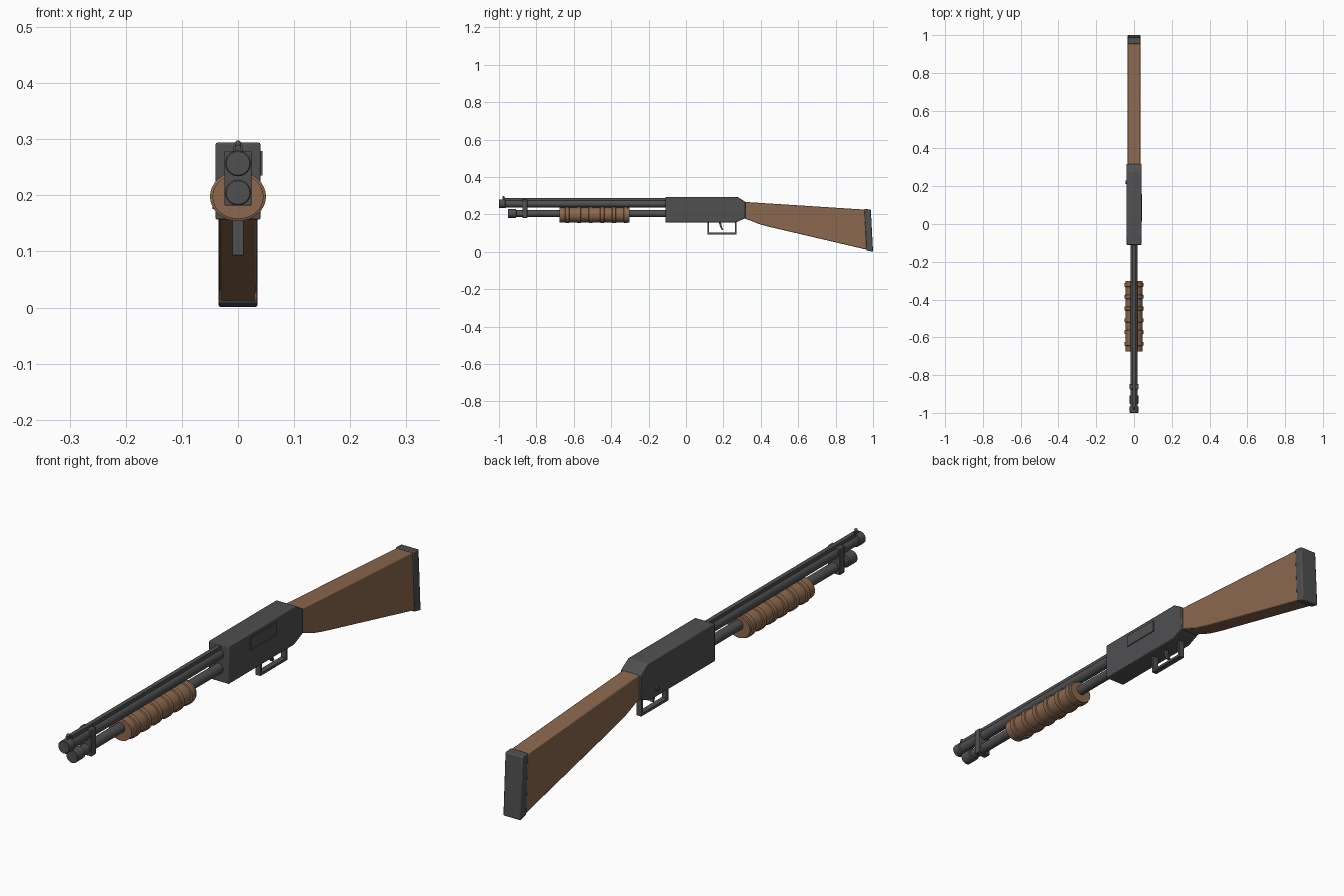
import bpy, bmesh, math
from mathutils import Matrix, Vector

cube = bpy.data.objects.get("Cube")
if cube:
    bpy.data.objects.remove(cube, do_unlink=True)


def material(name, color):
    m = bpy.data.materials.new(name)
    m.use_nodes = True
    m.diffuse_color = color
    m.node_tree.nodes["Principled BSDF"].inputs["Base Color"].default_value = color
    return m


metal = material("gunmetal grey", (0.08, 0.08, 0.083, 1))
wood = material("walnut brown", (0.26, 0.14, 0.077, 1))


def finish(bm, name, mat, bevel=0.0):
    """Turn a bmesh into a shaded object with an optional edge bevel."""
    bmesh.ops.recalc_face_normals(bm, faces=bm.faces)
    mesh = bpy.data.meshes.new(name)
    bm.to_mesh(mesh)
    bm.free()
    obj = bpy.data.objects.new(name, mesh)
    bpy.context.collection.objects.link(obj)
    mesh.materials.append(mat)
    if bevel:
        mod = obj.modifiers.new("soft edges", "BEVEL")
        mod.width = bevel
        mod.segments = 2
        mod.limit_method = "ANGLE"
    bpy.ops.object.select_all(action="DESELECT")
    obj.select_set(True)
    bpy.context.view_layer.objects.active = obj
    bpy.ops.object.shade_smooth_by_angle(angle=math.radians(35))
    return obj


def side_profile(name, points, half_width, mat, bevel=0.0):
    """Extrude a (y, z) outline across x."""
    bm = bmesh.new()
    face = bm.faces.new([bm.verts.new((-half_width, y, z)) for y, z in points])
    ext = bmesh.ops.extrude_face_region(bm, geom=[face])["geom"]
    verts = [v for v in ext if isinstance(v, bmesh.types.BMVert)]
    bmesh.ops.translate(bm, verts=verts, vec=(2 * half_width, 0, 0))
    return finish(bm, name, mat, bevel)


def box(name, x, y, z, mat, bevel=0.0):
    """Box from (min, max) ranges."""
    bm = bmesh.new()
    bmesh.ops.create_cube(bm, size=1)
    for v in bm.verts:
        v.co = Vector([(a + b) / 2 + c * (b - a) for c, (a, b) in zip(v.co, (x, y, z))])
    return finish(bm, name, mat, bevel)


def turned(name, profile, z, mat, squash=1.0, sides=32):
    """Turn a (y, radius) profile around an axis along y at height z."""
    bm = bmesh.new()
    rings = []
    for y, r in profile:
        angles = [2 * math.pi * i / sides for i in range(sides)]
        rings.append([bm.verts.new((r * math.cos(a), y, z + squash * r * math.sin(a)))
                      for a in angles])
    for a, b in zip(rings, rings[1:]):
        for i in range(sides):
            j = (i + 1) % sides
            bm.faces.new((a[i], a[j], b[j], b[i]))
    bm.faces.new(rings[0])
    bm.faces.new(rings[-1])
    return finish(bm, name, mat)


# Barrel with muzzle collar, magazine tube with end cap
turned("barrel", [(-1, 0.021), (-0.998, 0.023), (-0.967, 0.023), (-0.965, 0.019),
                  (-0.1, 0.019)], 0.257, metal)
turned("magazine_tube", [(-0.953, 0.021), (-0.951, 0.023), (-0.909, 0.023),
                         (-0.907, 0.018), (-0.1, 0.018)], 0.205, metal)
box("barrel_clamp", (-0.024, 0.024), (-0.875, -0.848), (0.182, 0.279), metal, 0.002)
box("sight_rib", (-0.008, 0.008), (-0.965, -0.1), (0.27, 0.287), metal)

# Front sight bead
bm = bmesh.new()
bmesh.ops.create_uvsphere(bm, u_segments=16, v_segments=8, radius=0.006,
                          matrix=Matrix.Translation((0, -0.975, 0.292)))
finish(bm, "sight_bead", metal)
box("bead_post", (-0.005, 0.005), (-0.981, -0.962), (0.275, 0.289), metal)

# Ribbed pump grip
grip = [(-0.675, 0.0455)]
for i in range(6):
    mid = -0.635 + i * 0.0625
    grip += [(mid - 0.011, 0.0455), (mid - 0.009, 0.05), (mid + 0.009, 0.05), (mid + 0.011, 0.0455)]
grip.append((-0.302, 0.0455))
turned("pump_grip", grip, 0.198, wood, squash=0.88)

# Receiver, ejection cover and safety button
side_profile("receiver", [(-0.11, 0.157), (0.265, 0.157), (0.317, 0.18), (0.317, 0.268),
                          (0.275, 0.294), (-0.11, 0.294)], 0.04, metal, 0.003)
box("ejection_cover", (0.036, 0.0435), (0.012, 0.16), (0.235, 0.279), metal)
bm = bmesh.new()
bmesh.ops.create_cone(bm, cap_ends=True, segments=16, radius1=0.009, radius2=0.009, depth=0.012,
                      matrix=Matrix.Translation((-0.039, 0.222, 0.185))
                      @ Matrix.Rotation(math.pi / 2, 4, "Y"))
finish(bm, "safety_button", metal)

# Trigger and guard
for name, y in (("guard_front_post", 0.114), ("guard_rear_post", 0.261)):
    box(name, (-0.0105, 0.0105), (y, y + 0.01), (0.094, 0.162), metal, 0.001)
box("guard_bottom", (-0.0105, 0.0105), (0.114, 0.271), (0.093, 0.103), metal, 0.001)
side_profile("trigger", [(0.174, 0.16), (0.188, 0.16), (0.19, 0.14), (0.2, 0.118),
                         (0.192, 0.115), (0.181, 0.138)], 0.006, metal)

# Shoulder stock and butt pad
side_profile("stock", [(0.3, 0.182), (0.335, 0.171), (0.39, 0.149), (0.445, 0.134),
                       (0.967, 0.012), (0.957, 0.226), (0.3, 0.268)], 0.0335, wood, 0.004)
side_profile("butt_pad", [(0.964, 0.008), (1.0, 0.0), (0.988, 0.227), (0.953, 0.229)],
             0.035, metal, 0.004)
